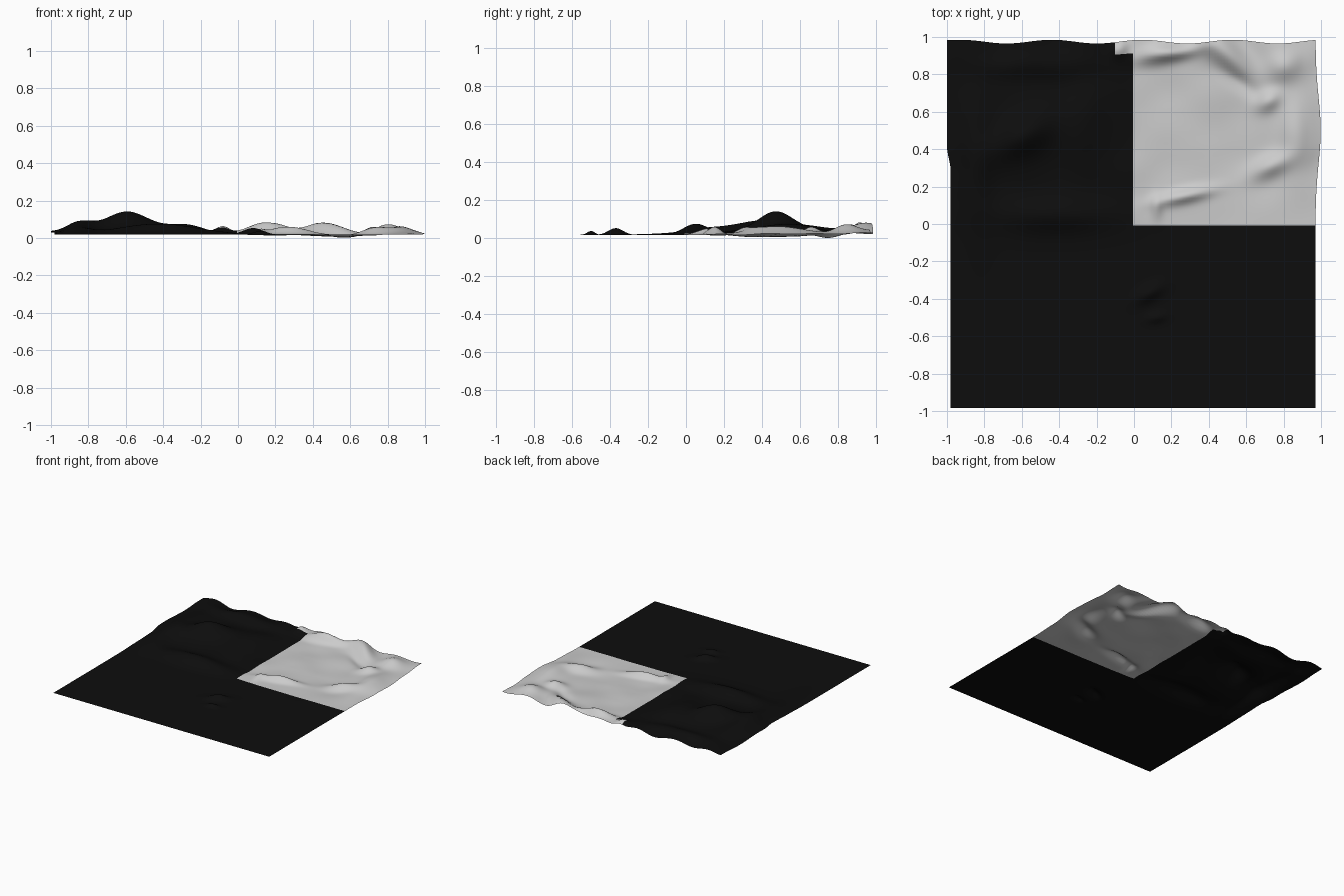
import bpy, bmesh, math
from mathutils import Vector, noise

cube = bpy.data.objects.get("Cube")
if cube:
    bpy.data.objects.remove(cube)


def flat_material(name, value):
    mat = bpy.data.materials.new(name)
    colour = (value, value, value, 1)
    mat.use_nodes = True
    mat.diffuse_color = colour
    mat.node_tree.nodes["Principled BSDF"].inputs["Base Color"].default_value = colour
    return mat


# Folds: centre x, centre y, height, half length, half width, turn in degrees
FOLDS = [
    (-.6, .47, .085, .17, .1, 30),     # main hump of the dark cloth
    (-.6, .5, .04, .36, .3, 0),
    (-.42, .05, .055, .3, .09, 0),
    (-.85, .4, .045, .09, .4, 0),
    (-.27, .55, .04, .13, .2, 0),
    (-.55, .85, .04, .35, .07, 0),
    (.08, -.37, .036, .08, .04, 30),   # small creases in front
    (.12, -.5, .022, .05, .025, 10),
    (.27, .15, .04, .15, .035, 12),    # folds of the pale cloth
    (.12, .09, .02, .03, .06, 0),
    (.18, .91, .055, .15, .04, 10),
    (-.08, .93, .04, .05, .05, 0),
    (.5, .9, .055, .14, .06, -35),
    (.72, .66, .04, .07, .05, 30),
    (.8, .84, .05, .1, .08, 25),
    (.73, .31, .045, .11, .055, 25),
    (.86, .5, .045, .08, .2, 0),
    (.56, .76, -.02, .12, .04, -35),
    (.55, .42, -.012, .14, .25, 0),
]


def fold_height(x, y):
    total = 0
    for cx, cy, h, length, width, turn in FOLDS:
        c, s = math.cos(math.radians(turn)), math.sin(math.radians(turn))
        u = ((x - cx) * c + (y - cy) * s) / length
        v = ((y - cy) * c - (x - cx) * s) / width
        total += h * math.exp(-u * u - v * v)
    return total


def smooth(a, b, t):
    t = min(max((t - a) / (b - a), 0), 1)
    return t * t * (3 - 2 * t)


# Thin square sheet, flat in front and rumpled behind
N = 120
SIDE = 1.95
bm = bmesh.new()
bmesh.ops.create_grid(bm, x_segments=N, y_segments=N, size=SIDE / 2)
bmesh.ops.translate(bm, verts=bm.verts, vec=(-.005, -.008, 0))

# Pale quarter with a narrow tab along the back edge
for f in bm.faces:
    c = f.calc_center_median()
    f.material_index = int((c.x > -.005 and c.y > -.008) or (c.x > -.1 and c.y > .91))
    f.smooth = True

# Raise the folds and pull the loose edges out of line
for v in bm.verts:
    x, y = v.co.x, v.co.y
    rumple = smooth(-.1, .3, y)
    wrinkle = noise.noise(Vector((x * 5, y * 5, 2)))
    back = smooth(.8, .97, y)
    v.co.z = .018 + fold_height(x, y) + rumple * .008 * wrinkle
    v.co.z += back * (.015 + .012 * math.sin(x * 19))
    v.co.z = max(v.co.z, 0)
    v.co.y += back * (.008 + .01 * math.sin(x * 13 + 1))
    bulge = math.exp(-((y - .5) / .25) ** 2)
    left = smooth(.28, .42, y) * smooth(-.8, -.98, x) if x < -.8 else 0
    v.co.x += smooth(.8, .97, x) * .028 * bulge - left * .02
    # Outer rims curl back down
    rim = smooth(.86, .98, abs(x)) * rumple
    v.co.z -= rim * .4 * max(v.co.z - .035, 0)

mesh = bpy.data.meshes.new("rumpled_sheet")
bm.to_mesh(mesh)
bm.free()
mesh.materials.append(flat_material("black cloth", .004))
mesh.materials.append(flat_material("pale grey cloth", .6))
sheet = bpy.data.objects.new("rumpled_sheet", mesh)
bpy.context.collection.objects.link(sheet)
